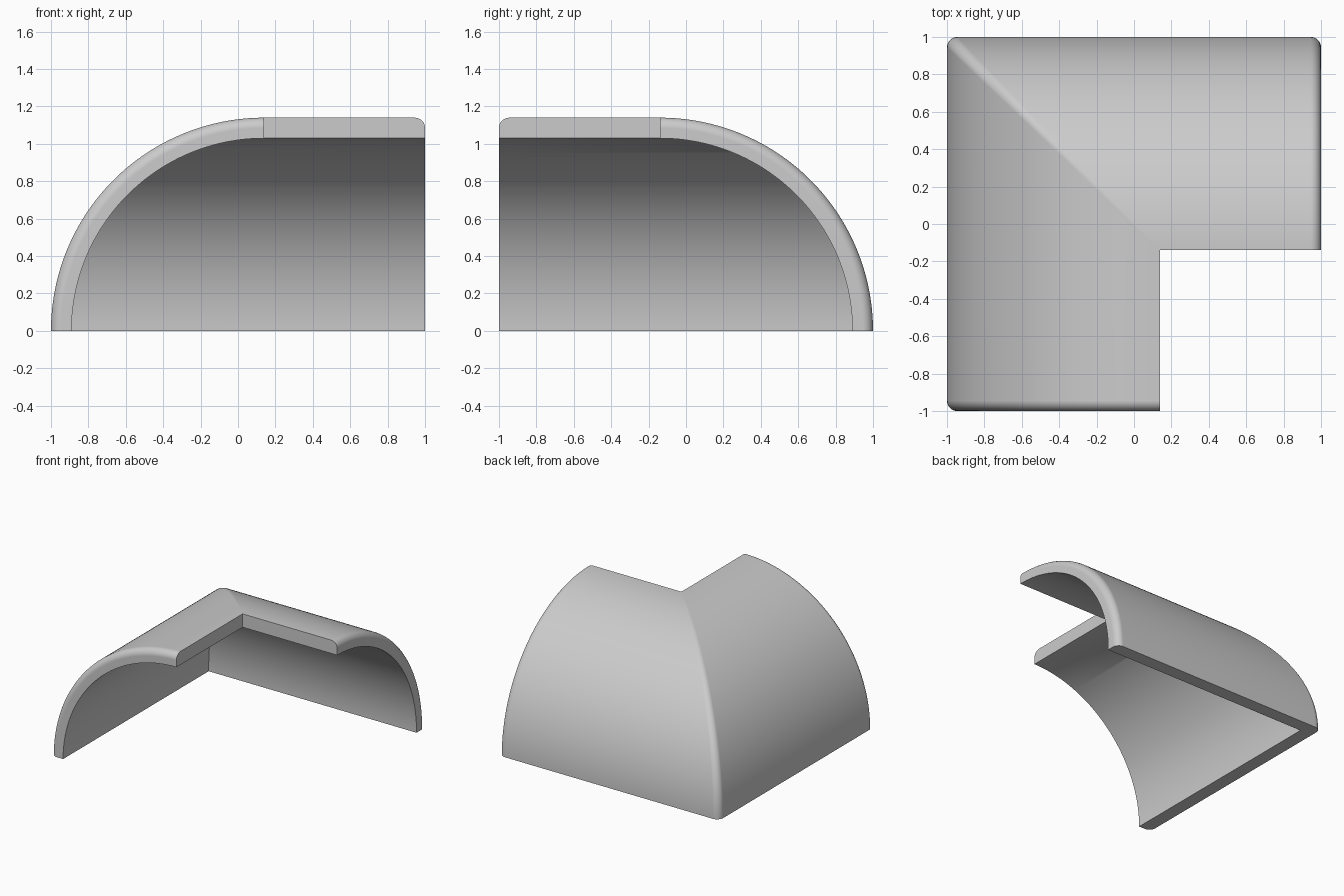
import bpy, bmesh, math
from mathutils import Vector

if "Cube" in bpy.data.objects:
    bpy.data.objects.remove(bpy.data.objects["Cube"])

C = 0.14          # offset of the arc axis from the centre
R, r = 1.14, 1.03  # outer and inner radius of the shell
F = 0.055         # rounding of the ends and of the mitre
ARC, FIL = 64, 8  # steps along the quarter arc and the roundings


def arm_point(x, radius, t):
    """Point on the arm that runs along x."""
    return Vector((x, -C + radius * math.cos(t), radius * math.sin(t)))


def mirror(p):
    """Mirror across the mitre plane onto the other arm."""
    return Vector((-p.y, -p.x, p.z))


def section(t):
    """Closed L-shaped ring at arc angle t."""
    end = []
    for i in range(FIL + 1):
        a = math.pi / 2 * (1 - i / FIL)
        end.append(arm_point(1 - F + F * math.sin(a), R - F + F * math.cos(a), t))
    # rolling-ball rounding along the outer mitre
    d = (R - F) * math.cos(t)
    ball = Vector((C - d, -C + d, (R - F) * math.sin(t)))
    n1 = Vector((0, math.cos(t), math.sin(t)))
    n2 = mirror(n1)
    mitre = [ball + F * n1.lerp(n2, k / FIL).normalized() for k in range(FIL + 1)]
    inner_end = arm_point(1, r, t)
    inner_corner = arm_point(C - r * math.cos(t), r, t)
    return (end + mitre + [mirror(p) for p in reversed(end)]
            + [mirror(inner_end), inner_corner, inner_end])


# Shell: skin the rings along the quarter arc
bm = bmesh.new()
rings = [[bm.verts.new(p) for p in section(math.pi / 2 * j / ARC)]
         for j in range(ARC + 1)]
n = len(rings[0])
for lo, hi in zip(rings, rings[1:]):
    for i in range(n):
        k = (i + 1) % n
        bm.faces.new((lo[i], lo[k], hi[k], hi[i]))

# Bottom rim and upper edge, one face per arm
mid = FIL + 1 + FIL // 2
for ring in (rings[0], rings[-1]):
    bm.faces.new(ring[:mid + 1] + ring[n - 2:])
    bm.faces.new(ring[mid:n - 1])
bmesh.ops.remove_doubles(bm, verts=bm.verts, dist=1e-5)
bmesh.ops.recalc_face_normals(bm, faces=bm.faces)

mesh = bpy.data.meshes.new("corner_shell")
bm.to_mesh(mesh)
bm.free()
shell = bpy.data.objects.new("corner_shell", mesh)
bpy.context.collection.objects.link(shell)

mat = bpy.data.materials.new("light_grey")
mat.diffuse_color = (0.6, 0.6, 0.6, 1)
mat.use_nodes = True
mat.node_tree.nodes["Principled BSDF"].inputs["Base Color"].default_value = mat.diffuse_color
mesh.materials.append(mat)

# Smooth curves, crisp rims
bpy.context.view_layer.objects.active = shell
shell.select_set(True)
bpy.ops.object.shade_smooth_by_angle(angle=math.radians(30))
weighted = shell.modifiers.new("weighted_normals", 'WEIGHTED_NORMAL')
weighted.keep_sharp = True
